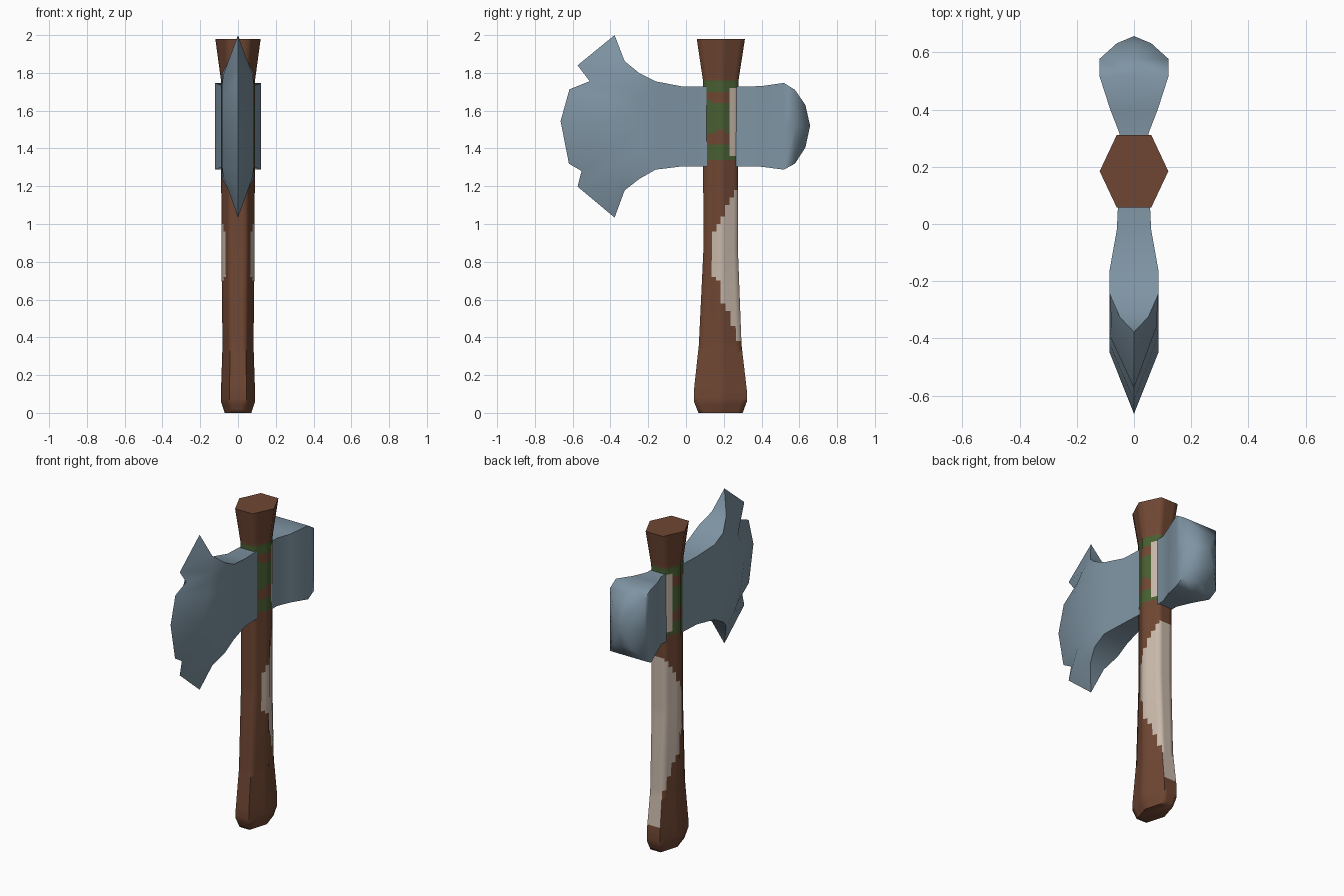
import bpy, bmesh, math

if "Cube" in bpy.data.objects:
    bpy.data.objects.remove(bpy.data.objects["Cube"])


def material(name, rgb):
    m = bpy.data.materials.new(name)
    m.diffuse_color = (*rgb, 1)
    m.use_nodes = True
    m.node_tree.nodes["Principled BSDF"].inputs["Base Color"].default_value = m.diffuse_color
    return m


WOOD = material("brown_wood", (0.16, 0.062, 0.033))
STEEL = material("blue_steel", (0.21, 0.295, 0.365))
CREAM = material("cream_wrap", (0.58, 0.48, 0.40))
GREEN = material("green_binding", (0.065, 0.115, 0.032))


def lerp_table(table, z):
    """Linear interpolation in rows of (z, values...)."""
    for a, b in zip(table, table[1:]):
        if z <= b[0] + 1e-6:
            t = (z - a[0]) / (b[0] - a[0])
            return [p + (q - p) * t for p, q in zip(a[1:], b[1:])]
    return list(table[-1][1:])


def loft(name, rings, mats, angle, rule=None):
    """Skin closed rings, cap both ends; rings may collapse to edges or points."""
    bm = bmesh.new()
    loops = [[bm.verts.new(p) for p in r] for r in rings]
    n = len(loops[0])
    for a, b in zip(loops, loops[1:]):
        for i in range(n):
            j = (i + 1) % n
            bm.faces.new((a[i], a[j], b[j], b[i]))
    for end in (loops[0], loops[-1]):
        if len({tuple(v.co[:]) for v in end}) == n:
            bm.faces.new(end)
    bmesh.ops.remove_doubles(bm, verts=bm.verts, dist=1e-4)
    bmesh.ops.recalc_face_normals(bm, faces=bm.faces)
    if rule:
        for f in bm.faces:
            f.material_index = rule(f.calc_center_median())
    me = bpy.data.meshes.new(name)
    bm.to_mesh(me)
    bm.free()
    for m in mats:
        me.materials.append(m)
    ob = bpy.data.objects.new(name, me)
    bpy.context.collection.objects.link(ob)
    bpy.ops.object.select_all(action='DESELECT')
    ob.select_set(True)
    bpy.context.view_layer.objects.active = ob
    bpy.ops.object.shade_smooth_by_angle(angle=math.radians(angle))
    return ob


# Handle: hexagonal shaft (z, half width, front y, back y)
SHAFT = [(0, .07, .066, .30), (.06, .09, .042, .322), (.12, .09, .042, .322),
         (.36, .082, .068, .294), (.86, .088, .092, .275), (1.76, .09, .09, .278),
         (1.98, .12, .057, .312)]
# Front limit of the cream wrap by height
WRAP = [(.16, .31), (.37, .285), (.5, .235), (.6, .19), (.70, .18), (.74, .13),
        (.94, .13), (1.0, .18), (1.1, .215), (1.2, .272)]
SPLIT = 4


def hexagon(z):
    hx, y0, y1 = lerp_table(SHAFT, z)
    ym = (y0 + y1) / 2
    c = [(hx, ym), (hx / 2, y1), (-hx / 2, y1), (-hx, ym), (-hx / 2, y0), (hx / 2, y0)]
    ring = []
    for (ax, ay), (bx, by) in zip(c, c[1:] + c[:1]):
        for k in range(SPLIT):
            t = k / SPLIT
            ring.append((ax + (bx - ax) * t, ay + (by - ay) * t, z))
    return ring


def handle_colour(p):
    if .16 < p.z < 1.2 and p.y > lerp_table(WRAP, p.z)[0]:
        return 1
    if 1.36 < p.z < 1.72 and p.y > .235:
        return 1
    if 1.34 < p.z < 1.42 or 1.70 < p.z < 1.76:
        return 2
    if abs(p.z - 1.565) < .065 + .4 * abs(p.y - .18):
        return 2
    return 0


loft("handle", [hexagon(i * .02) for i in range(100)], [WOOD, CREAM, GREEN], 70, handle_colour)


# Blade: rows of (x, y, z) from top to bottom, mirrored to make each ring
def mirrored(rows):
    return rows + [(-x, y, z) for x, y, z in reversed(rows)]


ROWS = 9
blade = []
for y, x, top, bottom in [(.19, .05, 1.728, 1.305), (-.02, .06, 1.728, 1.305),
                          (-.16, .085, 1.755, 1.288), (-.245, .085, 1.797, 1.24)]:
    blade.append(mirrored([(x, y, top + (bottom - top) * i / (ROWS - 1)) for i in range(ROWS)]))
blade.append(mirrored([(.05, -.325, 1.862), (.078, -.36, 1.79), (.085, -.39, 1.73),
                       (.085, -.42, 1.67), (.085, -.45, 1.535), (.085, -.42, 1.38),
                       (.085, -.39, 1.31), (.078, -.36, 1.25), (.05, -.325, 1.178)]))
# Notched cutting edge
blade.append(mirrored([(0, y, z) for y, z in [
    (-.378, 2.0), (-.574, 1.84), (-.51, 1.756), (-.617, 1.713), (-.664, 1.545),
    (-.62, 1.32), (-.553, 1.28), (-.574, 1.198), (-.378, 1.034)]]))
loft("axe_blade", blade, [STEEL], 60)

# Hammer poll: flared box with domed end (y, half width, bottom, top)
poll = []
for y, x, z0, z1 in [(.19, .05, 1.305, 1.728), (.315, .05, 1.305, 1.728),
                     (.40, .083, 1.303, 1.73), (.518, .121, 1.288, 1.747),
                     (.577, .121, 1.32, 1.71), (.632, .06, 1.405, 1.63),
                     (.657, 0, 1.52, 1.52)]:
    poll.append([(sx * x, y, z0 + (z1 - z0) * t) for sx, t in
                 [(1, 0), (1, .5), (1, 1), (0, 1), (-1, 1), (-1, .5), (-1, 0), (0, 0)]])
loft("hammer_poll", poll, [STEEL], 60)
